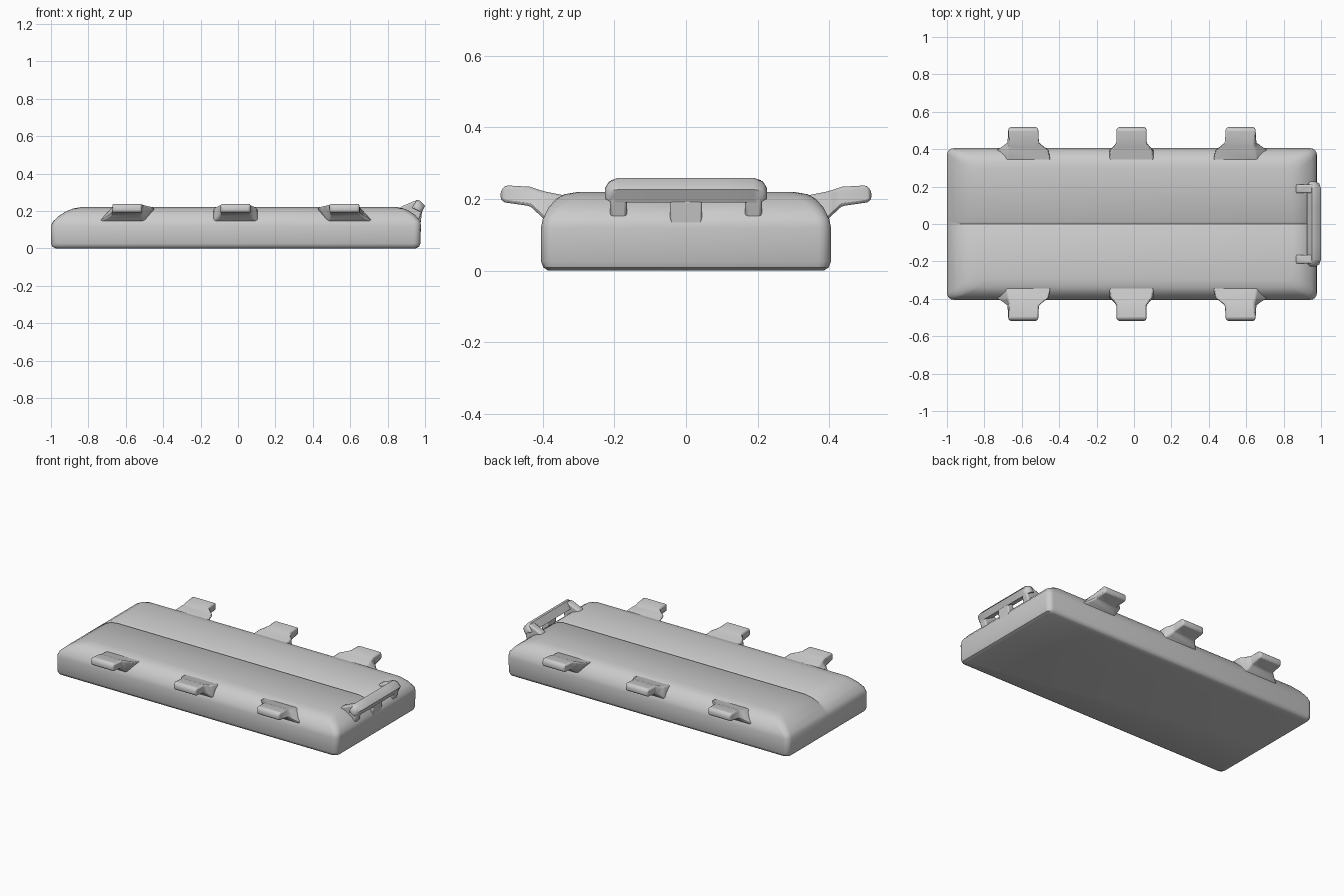
import bpy, bmesh, math
from mathutils import Vector

cube = bpy.data.objects.get("Cube")
if cube:
    bpy.data.objects.remove(cube, do_unlink=True)

grey = bpy.data.materials.new("light grey")
grey.use_nodes = True
grey.diffuse_color = (0.6, 0.6, 0.6, 1)
grey.node_tree.nodes["Principled BSDF"].inputs["Base Color"].default_value = (0.6, 0.6, 0.6, 1)


def finish(bm, name, angle=40, bevel=0):
    bmesh.ops.recalc_face_normals(bm, faces=bm.faces)
    mesh = bpy.data.meshes.new(name)
    bm.to_mesh(mesh)
    bm.free()
    mesh.materials.append(grey)
    obj = bpy.data.objects.new(name, mesh)
    bpy.context.collection.objects.link(obj)
    if bevel:
        mod = obj.modifiers.new("soft edges", "BEVEL")
        mod.width, mod.segments = bevel, 2
    bpy.ops.object.select_all(action="DESELECT")
    obj.select_set(True)
    bpy.context.view_layer.objects.active = obj
    bpy.ops.object.shade_smooth_by_angle(angle=math.radians(angle))
    return obj


def loft(rings):
    """Skin a stack of equal-length rings and cap both ends."""
    bm = bmesh.new()
    rows = [[bm.verts.new(p) for p in ring] for ring in rings]
    n = len(rows[0])
    for a, b in zip(rows, rows[1:]):
        for i in range(n):
            j = (i + 1) % n
            bm.faces.new((a[i], a[j], b[j], b[i]))
    bm.faces.new(rows[0])
    bm.faces.new(rows[-1])
    return bm


def rounded_rect(z, x0, x1, hy, r, steps=4):
    ring = []
    corners = ((x1 - r, hy - r), (x0 + r, hy - r), (x0 + r, r - hy), (x1 - r, r - hy))
    for k, (cx, cy) in enumerate(corners):
        for s in range(steps + 1):
            t = math.pi / 2 * (k + s / steps)
            ring.append((cx + r * math.cos(t), cy + r * math.sin(t), z))
    return ring


# Long padded body: height, left end, right end, half width, corner radius
body = loft([rounded_rect(*level) for level in (
    (0, -0.975, 0.95, 0.385, 0.025),
    (0.008, -0.992, 0.968, 0.398, 0.03),
    (0.025, -1, 0.975, 0.405, 0.035),
    (0.12, -1, 0.978, 0.405, 0.035),
    (0.145, -0.988, 0.975, 0.4, 0.035),
    (0.175, -0.955, 0.95, 0.385, 0.04),
    (0.2, -0.915, 0.915, 0.363, 0.045),
    (0.213, -0.88, 0.885, 0.34, 0.045),
    (0.22, -0.84, 0.85, 0.3, 0.045))])

# Narrow seam along the middle of the top
for y in (-0.012, 0, 0.012):
    bmesh.ops.bisect_plane(body, geom=body.verts[:] + body.edges[:] + body.faces[:],
                           plane_co=(0, y, 0), plane_no=(0, 1, 0))
for v in body.verts:
    if abs(v.co.y) < 0.001 and v.co.z > 0.17:
        v.co.z -= 0.007
finish(body, "body")

# Six side lugs: distance out, bottom half width, top half width, bottom, top, skew
lug_sections = (
    (0.33, 0.13, 0.12, 0.13, 0.208, 1),
    (0.395, 0.12, 0.11, 0.142, 0.221, 1),
    (0.412, 0.1, 0.095, 0.158, 0.226, 0.7),
    (0.435, 0.08, 0.08, 0.18, 0.234, 0.2),
    (0.505, 0.08, 0.08, 0.19, 0.238, 0),
    (0.518, 0.072, 0.075, 0.197, 0.222, 0))
for label, cx, skew in (("left", 0.57, 0.03), ("middle", -0.013, 0), ("right", -0.592, -0.03)):
    for side, sign in (("front", -1), ("back", 1)):
        rings = []
        for y, low, high, z0, z1, k in lug_sections:
            s = skew * k
            rings.append([(cx + s - low, sign * y, z0), (cx + s + low, sign * y, z0),
                          (cx - s + high, sign * y, z1), (cx - s - high, sign * y, z1)])
        finish(loft(rings), f"{side}_{label}_lug", 50, 0.008)

# End handle: slanted bar tapering down at both ends
bar = ((0.925, 0.218), (0.952, 0.259), (0.972, 0.256), (1, 0.226), (0.982, 0.19))
centre = Vector((0.955, 0.208))
stations = ((0.226, 0.45), (0.215, 0.8), (0.19, 1), (0.1, 1))
stations += tuple((-y, s) for y, s in reversed(stations))
rings = []
for y, s in stations:
    pts = [centre + (Vector(p) - centre) * s for p in bar]
    rings.append([(p.x, y, p.y) for p in pts])
finish(loft(rings), "handle_bar", 45)

# Arms joining the bar ends to the body, and the post under its middle
arm = ((0.86, 0.205), (0.87, 0.222), (0.953, 0.257), (0.985, 0.205), (0.965, 0.14), (0.93, 0.15))
for side, sign in (("front", -1), ("back", 1)):
    finish(loft([[(x, sign * y, z) for x, z in arm] for y in (0.165, 0.212)]),
           f"{side}_handle_arm", 40, 0.008)
post = ((0.93, 0.13), (0.975, 0.125), (0.984, 0.195), (0.945, 0.225))
finish(loft([[(x, y, z) for x, z in post] for y in (-0.045, 0.045)]), "handle_post", 40, 0.006)
